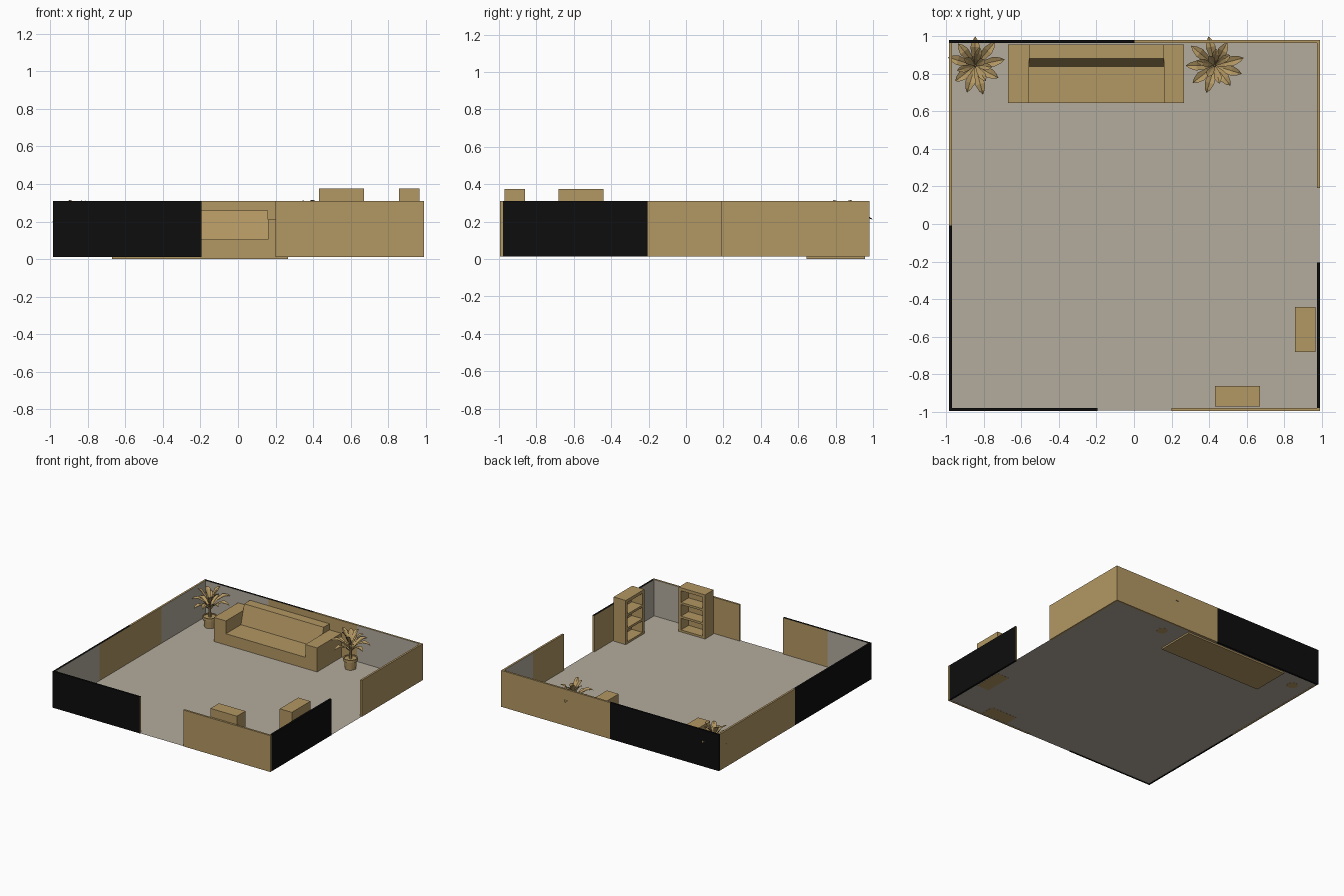
import bpy, bmesh, math
from mathutils import Vector

if "Cube" in bpy.data.objects:
    bpy.data.objects.remove(bpy.data.objects["Cube"])


def material(name, rgb):
    m = bpy.data.materials.new(name)
    m.diffuse_color = (*rgb, 1)
    m.use_nodes = True
    m.node_tree.nodes["Principled BSDF"].inputs["Base Color"].default_value = m.diffuse_color
    return m


TAN = material("tan", (0.45, 0.31, 0.125))
GREY = material("warm_grey", (0.45, 0.41, 0.338))
BLACK = material("black", (0.004, 0.004, 0.004))

CX, CY, HALF = 0.0025, -0.0075, 0.9875   # room centre and half width
Z0, Z1, THICK = 0.012, 0.31, 0.016       # wall bottom, top, thickness


def finish(name, bm, mats=(TAN,)):
    me = bpy.data.meshes.new(name)
    bm.to_mesh(me)
    bm.free()
    for m in mats:
        me.materials.append(m)
    ob = bpy.data.objects.new(name, me)
    bpy.context.collection.objects.link(ob)
    return ob


def add_box(bm, lo, hi):
    verts = bmesh.ops.create_cube(bm, size=1)["verts"]
    for v in verts:
        v.co = Vector([(lo[i] + hi[i]) / 2 + v.co[i] * (hi[i] - lo[i]) for i in range(3)])
    return verts


def prism(bm, profile, x0, x1):
    """Extrude a (y, z) outline along x."""
    f = bm.faces.new([bm.verts.new((x0, y, z)) for y, z in profile])
    r = bmesh.ops.extrude_face_region(bm, geom=[f])
    for v in r["geom"]:
        if isinstance(v, bmesh.types.BMVert):
            v.co.x = x1
    bmesh.ops.recalc_face_normals(bm, faces=bm.faces[:])


# Floor
bm = bmesh.new()
bmesh.ops.create_grid(bm, x_segments=1, y_segments=1, size=HALF - 0.002)
bmesh.ops.translate(bm, verts=bm.verts[:], vec=(CX, CY, Z0 + 0.001))
finish("floor", bm, (GREY,))


# Walls: each side has two halves, one black and one tan on the outside;
# inside, the 0.4 next to the middle is tan and the rest is grey
def wall_half(name, n, sign, gap, outer, trim):
    t = Vector((-n.y, n.x, 0))
    a, end = gap, HALF - trim
    cut = a + 0.4
    bm = bmesh.new()
    lo, hi = sorted((sign * a, sign * end))
    add_box(bm, (lo, HALF - THICK, Z0), (hi, HALF, Z1))
    bmesh.ops.bisect_plane(bm, geom=bm.verts[:] + bm.edges[:] + bm.faces[:],
                           plane_co=(sign * cut, 0, 0), plane_no=(1, 0, 0))
    bm.normal_update()
    for f in bm.faces:
        c = f.calc_center_median()
        if f.normal.y < -0.5:
            f.material_index = 1 if abs(c.x) > cut else 0
        elif abs(f.normal.x) > 0.5 and abs(c.x) < cut:
            f.material_index = 0
        else:
            f.material_index = outer
    for v in bm.verts:
        u, w, z = v.co
        v.co = t * u + n * w + Vector((CX, CY, z))
    bmesh.ops.recalc_face_normals(bm, faces=bm.faces[:])
    finish(name, bm, (TAN, GREY, BLACK))


for side, n, gap, black_sign, trim in (
        ("front", (0, -1, 0), 0.198, -1, 0), ("right", (1, 0, 0), 0.198, -1, THICK),
        ("back", (0, 1, 0), 0.0, 1, 0), ("left", (-1, 0, 0), 0.0, 1, THICK)):
    for sign in (-1, 1):
        dark = sign == black_sign
        wall_half(f"{side}_wall_{'black' if dark else 'tan'}", Vector(n), sign, gap,
                  2 if dark else 0, trim)

# Sofa: seat and sloped back, between two arms
bm = bmesh.new()
prism(bm, [(0.643, 0), (0.643, 0.105), (0.838, 0.105), (0.88, 0.26), (0.956, 0.26), (0.956, 0)],
      -0.56, 0.16)
finish("sofa_seat_and_back", bm)
for name, x0, x1 in (("left", -0.67, -0.56), ("right", 0.16, 0.267)):
    bm = bmesh.new()
    add_box(bm, (x0, 0.643, 0), (x1, 0.956, 0.21))
    finish(f"sofa_{name}_arm", bm)


# Bookcases: block with three recessed openings, opening towards local +y
def bookcase(name, x, y, angle):
    w, d, top = 0.24, 0.11, 0.375
    side, shelf, back = 0.022, 0.018, 0.012
    bm = bmesh.new()
    for s in (-1, 1):
        xs = sorted((s * w / 2, s * (w / 2 - side)))
        add_box(bm, (xs[0], -d / 2, Z0), (xs[1], d / 2, top))
    inner = w / 2 - side
    add_box(bm, (-inner, -d / 2, Z0), (inner, -d / 2 + back, top))
    pitch = (top - Z0 - shelf * 1.4) / 3
    for i in range(4):
        z = Z0 + i * pitch
        add_box(bm, (-inner, -d / 2 + back, z), (inner, d / 2, top if i == 3 else z + shelf))
    ob = finish(name, bm)
    ob.location = (x, y, 0)
    ob.rotation_euler.z = angle


bookcase("front_bookcase", 0.55, -0.916, 0)
bookcase("right_bookcase", 0.911, -0.562, math.pi / 2)


# Potted plants
def leaf(bm, angle, reach, base_z, tip_z, width):
    """Folded, pointed leaf arching outwards."""
    ang = math.radians(angle)
    out, side = Vector((math.cos(ang), math.sin(ang), 0)), Vector((-math.sin(ang), math.cos(ang), 0))
    rows = []
    for t, k in ((0, 0.2), (0.3, 0.7), (0.62, 1), (0.85, 0.6), (1, 0)):
        z = base_z + (tip_z - base_z) * t + 0.22 * reach * 4 * t * (1 - t)
        c = out * (0.006 + (reach - 0.006) * t) + Vector((0, 0, z))
        if k == 0:
            rows.append([bm.verts.new(c)] * 3)
            continue
        h = side * (width * k / 2)
        up = Vector((0, 0, width * k * 0.2))
        rows.append([bm.verts.new(c - h + up), bm.verts.new(c), bm.verts.new(c + h + up)])
    for r, q in zip(rows, rows[1:]):
        for i in (0, 1):
            if q[0] is q[1]:
                bm.faces.new((r[i], q[0], r[i + 1]))
            else:
                bm.faces.new((r[i], q[i], q[i + 1], r[i + 1]))


LEAVES = [  # angle, reach, base height, tip height
    (90, 0.155, 0.15, 0.21), (50, 0.165, 0.17, 0.24), (12, 0.16, 0.16, 0.21),
    (-28, 0.14, 0.15, 0.23), (-75, 0.16, 0.17, 0.22), (-107, 0.15, 0.15, 0.20),
    (-142, 0.135, 0.17, 0.24), (163, 0.152, 0.15, 0.20), (128, 0.15, 0.17, 0.24),
    (75, 0.1, 0.21, 0.31), (-5, 0.09, 0.21, 0.30), (-55, 0.1, 0.2, 0.29),
    (-165, 0.1, 0.2, 0.31), (145, 0.07, 0.22, 0.315), (30, 0.06, 0.22, 0.31)]


def lathe(bm, profile, seg):
    rings = [[bm.verts.new((r * math.cos(2 * math.pi * i / seg), r * math.sin(2 * math.pi * i / seg), z))
              for i in range(seg)] for r, z in profile]
    for a, b in zip(rings, rings[1:]):
        for i in range(seg):
            j = (i + 1) % seg
            bm.faces.new((a[i], a[j], b[j], b[i]))
    bm.faces.new(rings[0][::-1])
    bm.faces.new(rings[-1])


def plant(name, x, y, turn):
    parts = []
    bm = bmesh.new()
    lathe(bm, [(0.042, Z0), (0.048, 0.078), (0.056, 0.078), (0.056, 0.1), (0.047, 0.1), (0.047, 0.092)], 16)
    parts.append(finish(name + "_pot", bm))
    bm = bmesh.new()
    lathe(bm, [(0.011, 0.09), (0.009, 0.17), (0.005, 0.24)], 8)
    parts.append(finish(name + "_stem", bm))
    bm = bmesh.new()
    for a, reach, b, tip in LEAVES:
        leaf(bm, a, reach, b, tip, 0.052 if reach > 0.12 else 0.04)
    parts.append(finish(name + "_leaves", bm))
    for p in parts:
        p.location = (x, y, 0)
        p.rotation_euler.z = turn


plant("left_plant", -0.845, 0.843, 0)
plant("right_plant", 0.43, 0.843, math.pi / 2)
